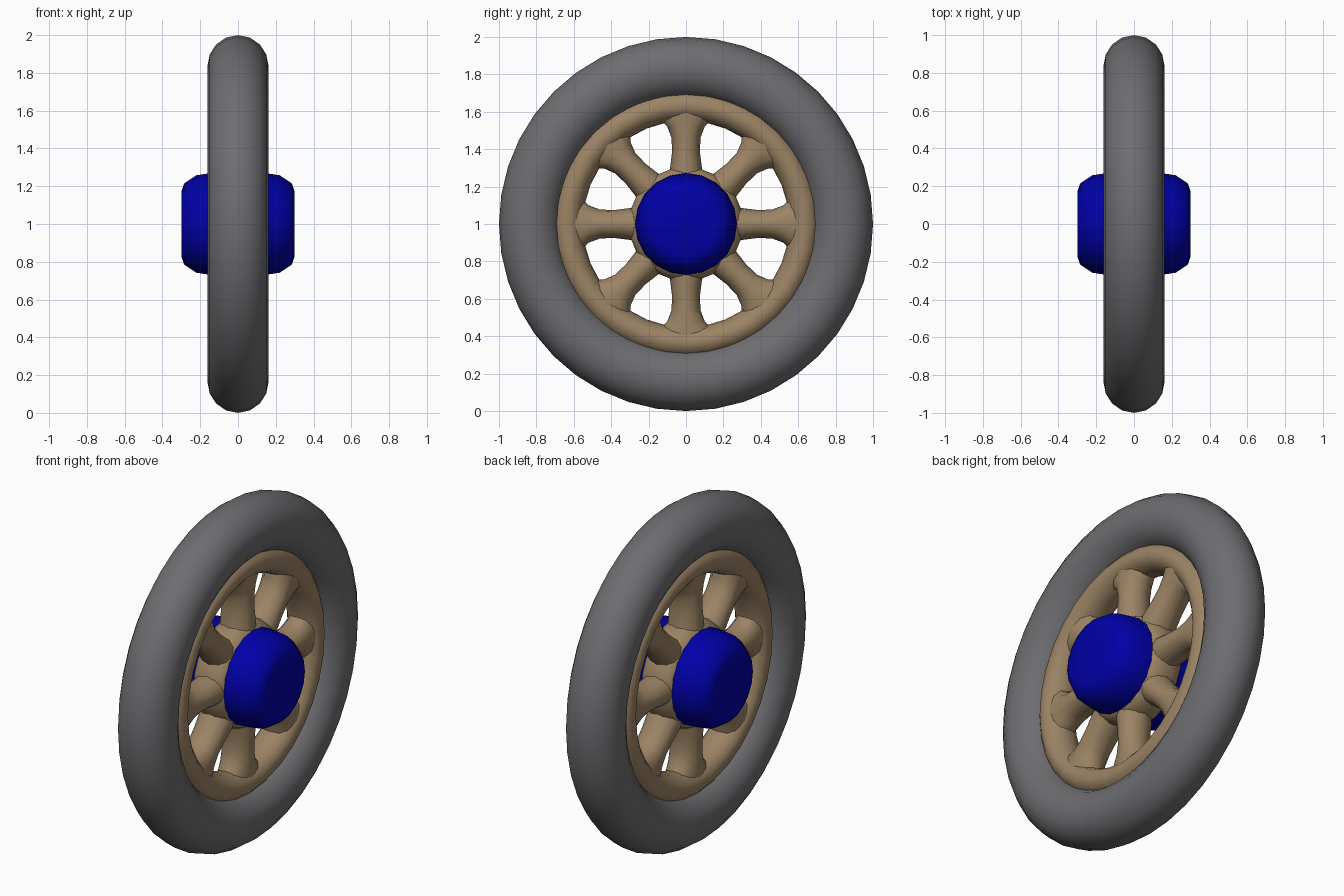
import bpy, bmesh
from math import sin, cos, pi, tau, radians
from mathutils import Matrix, Vector

if "Cube" in bpy.data.objects:
    bpy.data.objects.remove(bpy.data.objects["Cube"])

CENTRE = Vector((0, 0, 1))


def material(name, color):
    m = bpy.data.materials.new(name)
    m.diffuse_color = color
    m.use_nodes = True
    m.node_tree.nodes["Principled BSDF"].inputs["Base Color"].default_value = m.diffuse_color
    return m


def finish(bm, name, mat, angle=60):
    bmesh.ops.recalc_face_normals(bm, faces=bm.faces)
    mesh = bpy.data.meshes.new(name)
    bm.to_mesh(mesh)
    bm.free()
    ob = bpy.data.objects.new(name, mesh)
    bpy.context.collection.objects.link(ob)
    ob.location = CENTRE
    mesh.materials.append(mat)
    bpy.ops.object.select_all(action='DESELECT')
    ob.select_set(True)
    bpy.context.view_layer.objects.active = ob
    bpy.ops.object.shade_smooth_by_angle(angle=radians(angle))
    return ob


def bridge(bm, rings, closed=False):
    n = len(rings[0])
    for i in range(len(rings) if closed else len(rings) - 1):
        a, b = rings[i], rings[(i + 1) % len(rings)]
        for j in range(n):
            k = (j + 1) % n
            bm.faces.new((a[j], a[k], b[k], b[j]))


def ring_tube(name, radius, radial, depth, sides, mat):
    """Ring around the x axis with an elliptical cross-section."""
    bm = bmesh.new()
    rings = []
    for i in range(sides):
        t = tau * i / sides
        section = []
        for j in range(16):
            p = tau * j / 16
            r = radius + radial * cos(p)
            section.append(bm.verts.new((depth * sin(p), r * cos(t), r * sin(t))))
        rings.append(section)
    bridge(bm, rings, closed=True)
    return finish(bm, name, mat)


def turned(name, profile, sides, mat, angle=60):
    """Solid turned around the x axis from (x, radius) points."""
    bm = bmesh.new()
    rings = [[bm.verts.new((x, r * cos(tau * j / sides), r * sin(tau * j / sides)))
              for j in range(sides)] for x, r in profile]
    bridge(bm, rings)
    bm.faces.new(rings[0])
    bm.faces.new(rings[-1])
    return finish(bm, name, mat, angle)


wood = material("wood", (0.33, 0.23, 0.13, 1))
blue = material("blue", (0.0, 0.0, 0.38, 1))
rubber = material("rubber", (0.155, 0.155, 0.165, 1))

# Tyre and the wooden rim set into it
ring_tube("tyre", 0.835, 0.165, 0.162, 40, rubber)
ring_tube("rim", 0.635, 0.083, 0.105, 32, wood)

# Wooden boss holding the inner spoke ends
half = [(0.11, 0.25), (0.09, 0.285), (0.04, 0.305)]
turned("spoke_boss", [(-x, r) for x, r in half] + half[::-1], 24, wood)

# Hub caps: one chamfered barrel through the wheel
half = [(0.30, 0.17), (0.285, 0.215), (0.22, 0.258), (0.14, 0.27), (0.05, 0.275)]
turned("hub", [(-x, r) for x, r in half] + half[::-1], 20, blue, 50)

# Eight spokes, flared at both ends: (distance, half width, half depth)
stations = [(0.22, 0.10, 0.10), (0.30, 0.085, 0.10), (0.38, 0.075, 0.095),
            (0.46, 0.077, 0.092), (0.52, 0.10, 0.092), (0.57, 0.15, 0.09), (0.63, 0.18, 0.09)]
bm = bmesh.new()
for s in range(8):
    turn = Matrix.Rotation(s * pi / 4, 4, 'X')
    rings = [[bm.verts.new(turn @ Vector((d * sin(tau * j / 12), w * cos(tau * j / 12), r)))
              for j in range(12)] for r, w, d in stations]
    bridge(bm, rings)
    bm.faces.new(rings[0])
    bm.faces.new(rings[-1])
finish(bm, "spokes", wood)
